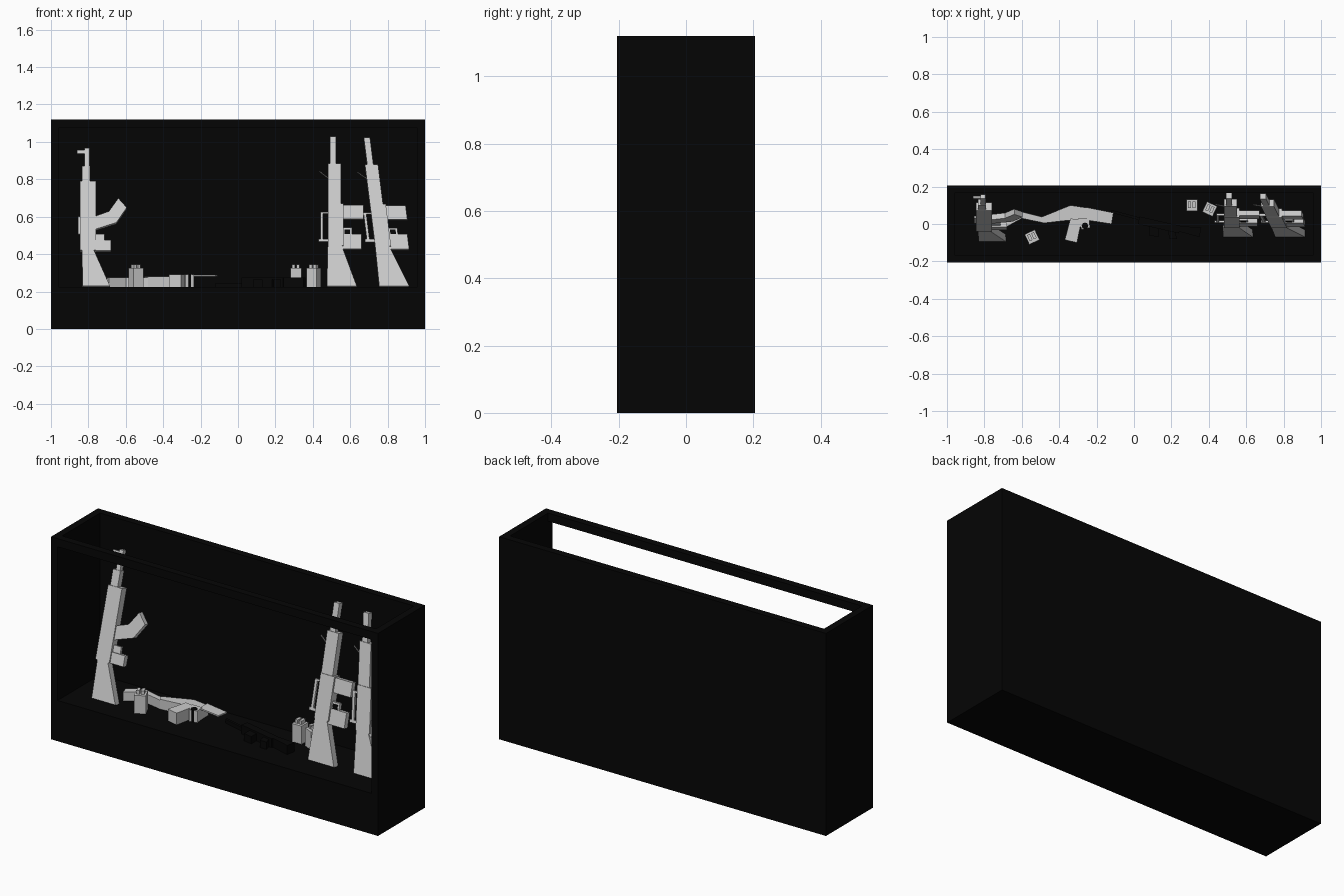
import bpy, bmesh, math
from mathutils import Matrix, Vector

if "Cube" in bpy.data.objects:
    bpy.data.objects.remove(bpy.data.objects["Cube"])


def make_material(name, value):
    mat = bpy.data.materials.new(name)
    mat.use_nodes = True
    colour = (value, value, value, 1)
    mat.diffuse_color = colour
    mat.node_tree.nodes["Principled BSDF"].inputs["Base Color"].default_value = colour
    return mat


black = make_material("case black", 0.0016)
grey = make_material("pale grey", 0.6)
FLOOR = 0.225


def prism(name, outline, thick, mat, place):
    """Extrude a flat outline through its thickness and place it with a matrix."""
    bm = bmesh.new()
    low = [bm.verts.new((u, v, -thick / 2)) for u, v in outline]
    high = [bm.verts.new((u, v, thick / 2)) for u, v in outline]
    bm.faces.new(low)
    bm.faces.new(high)
    count = len(outline)
    for i in range(count):
        j = (i + 1) % count
        bm.faces.new((low[i], low[j], high[j], high[i]))
    bm.transform(place)
    bmesh.ops.recalc_face_normals(bm, faces=bm.faces)
    mesh = bpy.data.meshes.new(name)
    bm.to_mesh(mesh)
    bm.free()
    mesh.materials.append(mat)
    obj = bpy.data.objects.new(name, mesh)
    bpy.context.collection.objects.link(obj)


def rect(u0, u1, v0, v1):
    return [(u0, v0), (u1, v0), (u1, v1), (u0, v1)]


def box(name, x0, x1, y0, y1, z0, z1, mat):
    place = Matrix.Translation((0, 0, (z0 + z1) / 2))
    prism(name, rect(x0, x1, y0, y1), z1 - z0, mat, place)


# Display case: solid base, thick back and sides, open top and front
W, D, H, T = 1.0, 0.205, 1.12, 0.04
RAIL = 1.075
box("case_base", -W, W, -D, D, 0, FLOOR, black)
box("case_back", T - W, W - T, D - T, D, FLOOR, H, black)
box("front_rail", T - W, W - T, -D, T - D, RAIL, H, black)
box("left_wall", W - T, W, -D, D, FLOOR, H, black)
box("right_wall", -W, T - W, -D, D, FLOOR, H, black)


def standing(x, y, lean, tilt=0):
    """Outline (across, height) becomes a slab leaning back and sideways."""
    normal = Vector((0, -1, lean)).normalized()
    rise = 1 / math.sqrt(1 + tilt * tilt)
    return Matrix(((1, tilt * rise, normal.x, x), (0, lean * rise, normal.y, y),
                   (0, rise, normal.z, FLOOR), (0, 0, 0, 1)))


def build(prefix, parts, place, mat):
    for name, outline, thick in parts:
        prism(prefix + "_" + name, outline, thick, mat, place)


# Rifle with curved magazine
curved_rifle = [
    ("stock", [(-.03, 0), (.115, 0), (.03, .19), (-.035, .19)], .04),
    ("receiver", rect(-.045, .04, .19, .56), .045),
    ("handguard", rect(-.035, .01, .56, .64), .035),
    ("barrel", rect(-.02, .005, .64, .74), .025),
    ("sight", rect(-.06, -.02, .71, .73), .012),
    ("magazine", [(.04, .375), (.11, .4), (.16, .47), (.205, .42),
                  (.15, .34), (.04, .305)], .03),
    ("grip", rect(.03, .12, .19, .245), .03),
    ("guard", rect(.035, .085, .24, .28), .015),
    ("bolt", rect(-.055, -.045, .28, .375), .012),
]
build("right_rifle", curved_rifle, standing(-.8, -.075, .3), grey)

# Pair of rifles with straight magazine and carrying handle
straight_rifle = [
    ("stock", [(-.035, 0), (.125, 0), (.045, .215), (-.03, .215)], .04),
    ("receiver", rect(-.03, .055, .215, .44), .05),
    ("handguard", rect(-.03, .04, .44, .655), .04),
    ("barrel", rect(-.018, .015, .655, .8), .03),
    ("magazine", rect(.015, .16, .36, .435), .03),
    ("grip", rect(.045, .15, .2, .28), .03),
    ("guard", rect(.045, .1, .27, .315), .02),
    ("carry_bar", rect(-.07, -.055, .25, .4), .012),
    ("lower_strut", rect(-.08, -.03, .24, .255), .012),
    ("upper_strut", rect(-.06, -.03, .39, .4), .012),
    ("sight", [(-.075, .615), (-.03, .58), (-.03, .585), (-.075, .62)], .005),
]
trigger_gap = [("trigger_gap", rect(.06, .09, .275, .305), .024)]
for prefix, x, tilt in (("middle_rifle", .51, 0), ("left_rifle", .79, -.125)):
    place = standing(x, -.05, .25, tilt)
    build(prefix, straight_rifle, place, grey)
    build(prefix, trigger_gap, place, black)


# Pale gun lying on the floor, with a thin raised muzzle plate
def lying(height, lift=0):
    return Matrix.Translation((0, 0, FLOOR + lift + height / 2))


lying_parts = [
    ("stock", [(-.7, .02), (-.62, .07), (-.48, .035), (-.48, .005),
               (-.6, .03), (-.69, -.02)], .05),
    ("body", [(-.5, .035), (-.34, .1), (-.24, .085), (-.24, .02),
              (-.35, .02), (-.48, .005)], .055),
    ("magazine", [(-.34, .03), (-.28, .02), (-.305, -.1), (-.37, -.085)], .065),
    ("grip", [(-.3, .03), (-.24, .03), (-.235, -.02), (-.28, -.03)], .065),
]
for name, outline, thick in lying_parts:
    prism("lying_gun_" + name, outline, thick, grey, lying(thick))
prism("lying_gun_muzzle", [(-.25, .088), (-.11, .06), (-.12, 0), (-.25, .02)],
      .008, grey, lying(.008, .055))
ring = [(.018 * math.cos(a * math.pi / 4) - .262, .018 * math.sin(a * math.pi / 4) - .01)
        for a in range(8)]
prism("lying_gun_trigger_gap", ring, .068, black, lying(.068))

# Dark rifle lying on the floor
dark_parts = [
    ("barrel", [(-.12, .075), (.05, .03), (.05, .015), (-.12, .06)], .02),
    ("body", [(.03, .04), (.25, -.01), (.24, -.05), (.02, 0)], .05),
    ("stock", [(.24, -.01), (.36, -.02), (.35, -.07), (.24, -.04)], .05),
    ("magazine", [(.08, -.01), (.13, -.02), (.13, -.07), (.08, -.06)], .04),
    ("grip", [(.18, -.03), (.22, -.04), (.23, -.08), (.19, -.08)], .04),
]
for name, outline, thick in dark_parts:
    prism("dark_rifle_" + name, outline, thick, black, lying(thick))

# Small canisters with two tabs on top
for name, x, y, turn in (("right", -.545, -.07, 25), ("middle", .31, .1, 0),
                         ("left", .405, .08, -25)):
    spot = Matrix.Translation((x, y, FLOOR)) @ Matrix.Rotation(math.radians(turn), 4, "Z")
    body = spot @ Matrix.Translation((0, 0, .05))
    prism(name + "_canister", rect(-.03, .03, -.03, .03), .1, grey, body)
    tab = spot @ Matrix.Translation((0, 0, .11))
    for side, s in (("left", 1), ("right", -1)):
        outline = [(s * u, v) for u, v in rect(.004, .02, -.015, .02)]
        prism(name + "_canister_" + side + "_tab", outline, .02, grey, tab)
